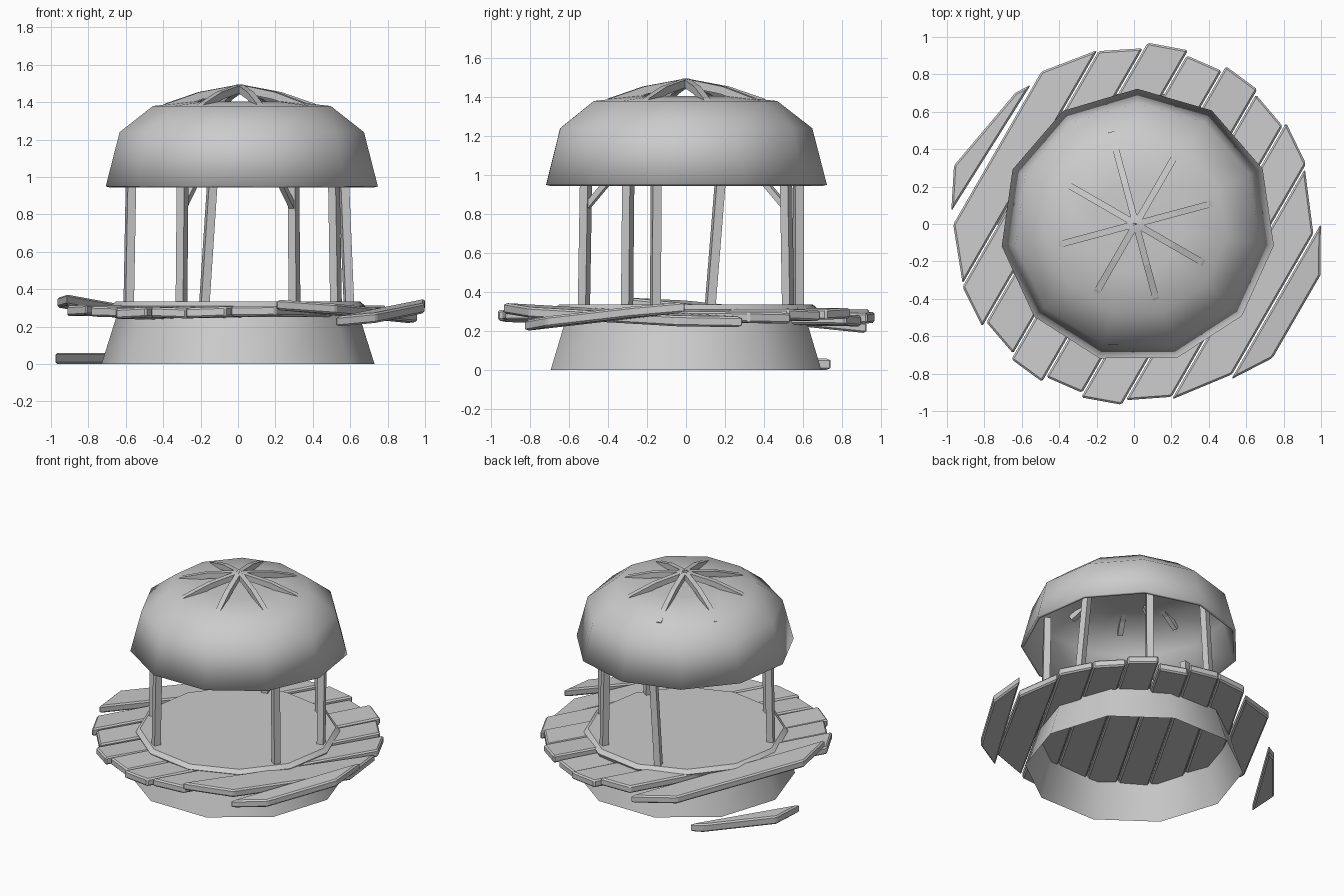
import bpy, bmesh, math, random
from mathutils import Vector, Matrix

if "Cube" in bpy.data.objects:
    bpy.data.objects.remove(bpy.data.objects["Cube"])

random.seed(4)
ALONG = Vector((0.5, 0.866, 0))      # direction of the deck boards
ACROSS = Vector((0.866, -0.5, 0))


def finish(name, bm, smooth=None, bevel=0):
    bmesh.ops.recalc_face_normals(bm, faces=bm.faces)
    me = bpy.data.meshes.new(name)
    bm.to_mesh(me)
    bm.free()
    ob = bpy.data.objects.new(name, me)
    bpy.context.collection.objects.link(ob)
    if bevel:
        mod = ob.modifiers.new("bevel", 'BEVEL')
        mod.width, mod.segments = bevel, 1
    if smooth:
        bpy.ops.object.select_all(action='DESELECT')
        ob.select_set(True)
        bpy.context.view_layer.objects.active = ob
        bpy.ops.object.shade_smooth_by_angle(angle=math.radians(smooth))
    return ob


def lathe(name, profile, sides, turn=0, centre=(0, 0), smooth=50):
    """Spin (radius, z) points into a low-poly surface; radius 0 closes it."""
    bm = bmesh.new()
    rings = []
    for r, z in profile:
        n = sides if r else 1
        rings.append([bm.verts.new((centre[0] + r * math.cos(turn + math.tau * i / sides),
                                    centre[1] + r * math.sin(turn + math.tau * i / sides), z))
                      for i in range(n)])
    for a, b in zip(rings, rings[1:]):
        for i in range(sides):
            j = (i + 1) % sides
            quad = [a[i % len(a)], a[j % len(a)], b[j % len(b)], b[i % len(b)]]
            bm.faces.new(list(dict.fromkeys(quad)))
    return finish(name, bm, smooth)


def beam(name, points, width, height, side):
    """Rectangular bar swept through points, 'side' is its width direction."""
    bm = bmesh.new()
    rings = []
    for k, p in enumerate(points):
        d = (points[min(k + 1, len(points) - 1)] - points[max(k - 1, 0)]).normalized()
        s = (side - d * side.dot(d)).normalized()
        u = d.cross(s)
        rings.append([bm.verts.new(p + s * a * width / 2 + u * b * height / 2)
                      for a, b in ((-1, -1), (1, -1), (1, 1), (-1, 1))])
    for a, b in zip(rings, rings[1:]):
        for i in range(4):
            bm.faces.new((a[i], a[i - 1], b[i - 1], b[i]))
    bm.faces.new(rings[0])
    bm.faces.new(rings[-1])
    return finish(name, bm)


def board(name, corners, z, tilt=0, roll=0, thick=0.055):
    """Deck board from (across, along) corners, pitched along its length."""
    bm = bmesh.new()
    mid = sum(c[0] for c in corners) / len(corners)
    pts = [ACROSS * p + ALONG * t
           + Vector((0, 0, z + t * math.tan(tilt) + (p - mid) * math.tan(roll)))
           for p, t in corners]
    face = bm.faces.new([bm.verts.new(p) for p in pts])
    top = bmesh.ops.extrude_face_region(bm, geom=[face])['geom']
    for v in top:
        if isinstance(v, bmesh.types.BMVert):
            v.co.z += thick
    return finish(name, bm, bevel=0.01)


# Open foundation ring and floor
lathe("foundation", [(0.73, 0.0), (0.645, 0.27)], 10)
lathe("floor", [(0, 0.28), (0.67, 0.28), (0.685, 0.31), (0.655, 0.335), (0, 0.335)], 12, 0.1, smooth=25)

# Round deck of parallel boards, three of them knocked loose
edges = [-0.84, -0.63, -0.425, -0.21, 0.0, 0.215, 0.43, 0.64, 0.86]
for i, (a, b) in enumerate(zip(edges, edges[1:])):
    a, b = a + 0.004, b - 0.004
    R = 0.96
    ta, tb = math.sqrt(R * R - a * a), math.sqrt(R * R - b * b)
    s = random.uniform(-0.025, 0.025)
    tilt, z = random.uniform(-0.012, 0.012), 0.245 + random.uniform(-0.015, 0.015)
    roll = random.uniform(-0.05, 0.05)
    if i == 0:
        tilt, z = -0.09, 0.255
    if i == 7:
        tilt, z = -0.05, 0.25
    board(f"deck_board_{i + 1}", [(a, -ta + s), (b, -tb + s), (b, tb + s), (a, ta + s)], z, tilt, roll)
board("loose_edge_board", [(0.865, -0.46), (1.0, -0.25), (1.0, 0.26), (0.865, 0.5)], 0.245, 0.1)
board("fallen_board", [(-0.88, -0.43), (-0.85, 0.37), (-0.9, 0.29), (-0.99, -0.21)], 0.0, thick=0.06)

# Posts stand under six of the eight roof ribs; two lean
lean = {15: 0.07, 105: -0.05}
for ang in (15, 60, 105, 195, 240, 330):
    a = math.radians(ang)
    out, tan = Vector((math.cos(a), math.sin(a), 0)), Vector((-math.sin(a), math.cos(a), 0))
    l = lean.get(ang, 0)
    foot = out * 0.605 - tan * l / 2 + Vector((0, 0, 0.31))
    head = out * 0.59 + tan * l / 2 + Vector((0, 0, 1.1))
    beam(f"post_{ang}", [foot, head], 0.046, 0.046, tan)
    if ang in (60, 240):
        beam(f"brace_{ang}", [out * 0.585 + Vector((0, 0, 0.84)),
                              out * 0.43 + Vector((0, 0, 1.0))], 0.03, 0.03, tan)

# Roof dome with a thin shell
dome = lathe("roof_dome", [(0.735, 0.95), (0.66, 1.24), (0.48, 1.38), (0.25, 1.405), (0, 1.405)],
             11, math.radians(-8), (0.02, -0.012), 60)
shell = dome.modifiers.new("shell", 'SOLIDIFY')
shell.thickness = 0.02
shell.offset = -1

# Ribs breaking out of the dome and meeting at the peak
for k in range(8):
    a = math.radians(15 + 45 * k)
    out, tan = Vector((math.cos(a), math.sin(a), 0)), Vector((-math.sin(a), math.cos(a), 0))
    path = [out * r + Vector((0.01, 0, z))
            for r, z in ((0.0, 1.475), (0.22, 1.435), (0.4, 1.375), (0.5, 1.32))]
    beam(f"roof_rib_{k + 1}", path, 0.035, 0.04, tan)
